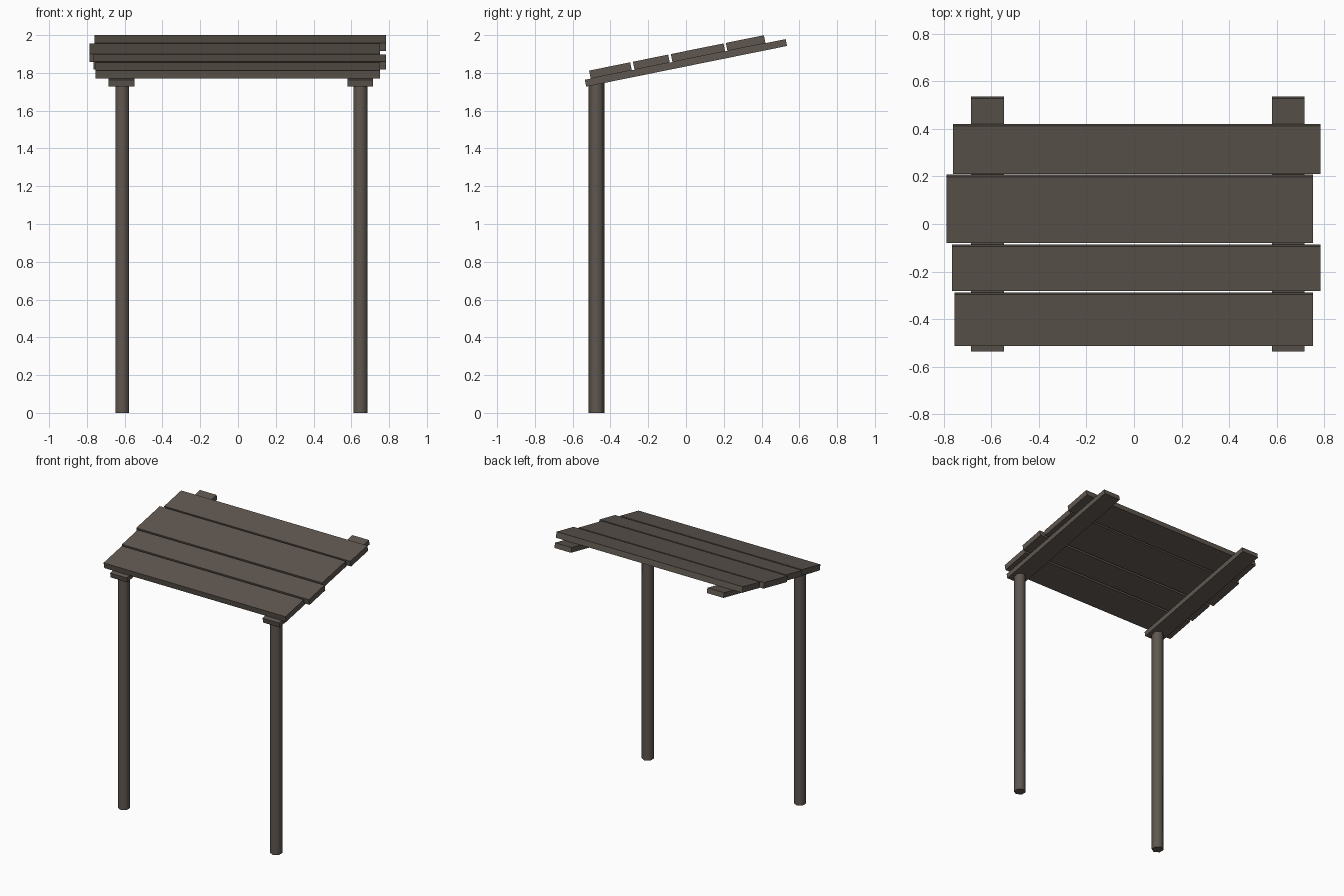
import bpy, math
from mathutils import Matrix, Vector

if "Cube" in bpy.data.objects:
    bpy.data.objects.remove(bpy.data.objects["Cube"])

wood = bpy.data.materials.new("weathered_wood")
wood.diffuse_color = (0.115, 0.095, 0.08, 1)
wood.use_nodes = True
wood.node_tree.nodes["Principled BSDF"].inputs["Base Color"].default_value = wood.diffuse_color

SLOPE = math.atan(0.2024)
C, S = math.cos(SLOPE), math.sin(SLOPE)
# roof frame: origin on the top of the rails, tilted up towards the back
ROOF = Matrix.Translation((0, 0, 1.872)) @ Matrix.Rotation(SLOPE, 4, 'X')


def sloped_board(name, x0, x1, u0, u1, n0, n1):
    """Box in the tilted roof frame: u along the slope, n along its normal."""
    bpy.ops.mesh.primitive_cube_add(size=1)
    ob = bpy.context.object
    ob.name = name
    size = Matrix.Diagonal((x1 - x0, u1 - u0, n1 - n0, 1))
    mid = Matrix.Translation(Vector(((x0 + x1) / 2, (u0 + u1) / 2, (n0 + n1) / 2)))
    ob.data.transform(ROOF @ mid @ size)
    ob.data.materials.append(wood)


# roof planks: x range, and y range as seen from above
T = 0.043
planks = [(-0.755, 0.753, -0.513, -0.287),
          (-0.765, 0.784, -0.281, -0.086),
          (-0.787, 0.753, -0.080, 0.207),
          (-0.760, 0.784, 0.211, 0.421)]
for i, (x0, x1, y0, y1) in enumerate(planks):
    sloped_board(f"roof_plank_{i + 1}", x0, x1, (y0 + T * S) / C, y1 / C, 0, T)

# supporting rails and six-sided posts
for side, rx0, rx1, px in (("left", -0.685, -0.547, -0.613), ("right", 0.579, 0.716, 0.648)):
    sloped_board(f"{side}_rail", rx0, rx1, -0.536 / C, (0.535 - 0.037 * S) / C, -0.037, 0)
    bpy.ops.mesh.primitive_cylinder_add(vertices=6, radius=0.042, depth=1.75,
                                        location=(px, -0.474, 0.875))
    post = bpy.context.object
    post.name = f"{side}_post"
    post.data.materials.append(wood)
    bpy.ops.object.shade_smooth_by_angle(angle=math.radians(65))
